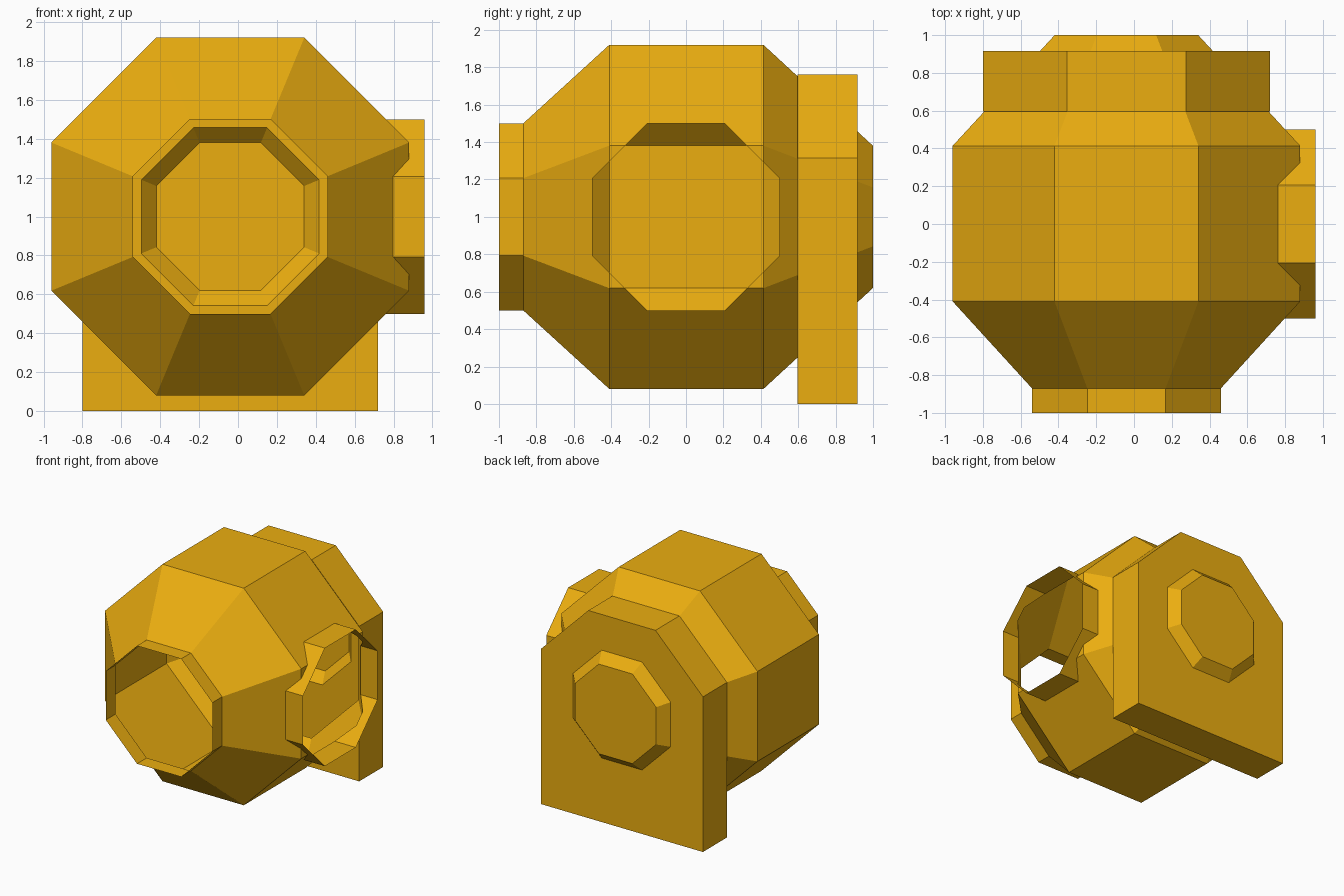
import bpy, bmesh
from math import cos, sin, pi
from mathutils import Vector

if "Cube" in bpy.data.objects:
    bpy.data.objects.remove(bpy.data.objects["Cube"])

CX, CZ = -0.04, 1.0  # axis of the housing


def octagon(apothem):
    r = apothem / cos(pi / 8)
    return [(r * cos(pi / 8 + k * pi / 4), r * sin(pi / 8 + k * pi / 4)) for k in range(8)]


def loft(name, rings):
    """Closed solid through a list of equal-length vertex rings."""
    bm = bmesh.new()
    loops = [[bm.verts.new(p) for p in ring] for ring in rings]
    n = len(loops[0])
    for a, b in zip(loops, loops[1:]):
        for i in range(n):
            j = (i + 1) % n
            bm.faces.new((a[i], a[j], b[j], b[i]))
    bm.faces.new(loops[0])
    bm.faces.new(loops[-1])
    bmesh.ops.recalc_face_normals(bm, faces=bm.faces)
    mesh = bpy.data.meshes.new(name)
    bm.to_mesh(mesh)
    bm.free()
    obj = bpy.data.objects.new(name, mesh)
    bpy.context.collection.objects.link(obj)
    return obj


# Eight-sided housing with front collar and tapered back: (y, apothem)
profile = [(-1.0, 0.5), (-0.87, 0.5), (-0.41, 0.92), (0.414, 0.92), (1.0, 0.38)]
housing = loft("hollow_housing",
               [[(CX + u, y, CZ + v) for u, v in octagon(a)] for y, a in profile])

# Side port
port = loft("side_port", [[(x, u, CZ + v) for u, v in octagon(0.5)] for x in (0.3, 0.96)])

# Back bracket: flat foot with an octagonal top
w, h = 0.76, 0.315
outline = [(-w, 0), (w, 0), (w, CZ + h), (h, CZ + w), (-h, CZ + w), (-w, CZ + h)]
bracket = loft("back_bracket", [[(CX + u, y, z) for u, z in outline] for y in (0.595, 0.916)])

# Join the parts into one outer skin
bpy.context.view_layer.objects.active = housing
for part in (port, bracket):
    mod = housing.modifiers.new("join", "BOOLEAN")
    mod.operation = "UNION"
    mod.solver = "EXACT"
    mod.object = part
    bpy.ops.object.modifier_apply(modifier=mod.name)
    bpy.data.objects.remove(part)

# Open the front collar and the side port
bm = bmesh.new()
bm.from_mesh(housing.data)
caps = [f for f in bm.faces
        if all(abs(v.co.y + 1.0) < 1e-3 for v in f.verts)
        or all(abs(v.co.x - 0.96) < 1e-3 for v in f.verts)]
bmesh.ops.delete(bm, geom=caps, context="FACES")
bm.to_mesh(housing.data)
bm.free()

# Yellow paint
paint = bpy.data.materials.new("yellow_paint")
paint.diffuse_color = (0.83, 0.42, 0.005, 1)
paint.use_nodes = True
paint.node_tree.nodes["Principled BSDF"].inputs["Base Color"].default_value = paint.diffuse_color
housing.data.materials.clear()
housing.data.materials.append(paint)
for p in housing.data.polygons:
    p.material_index = 0
